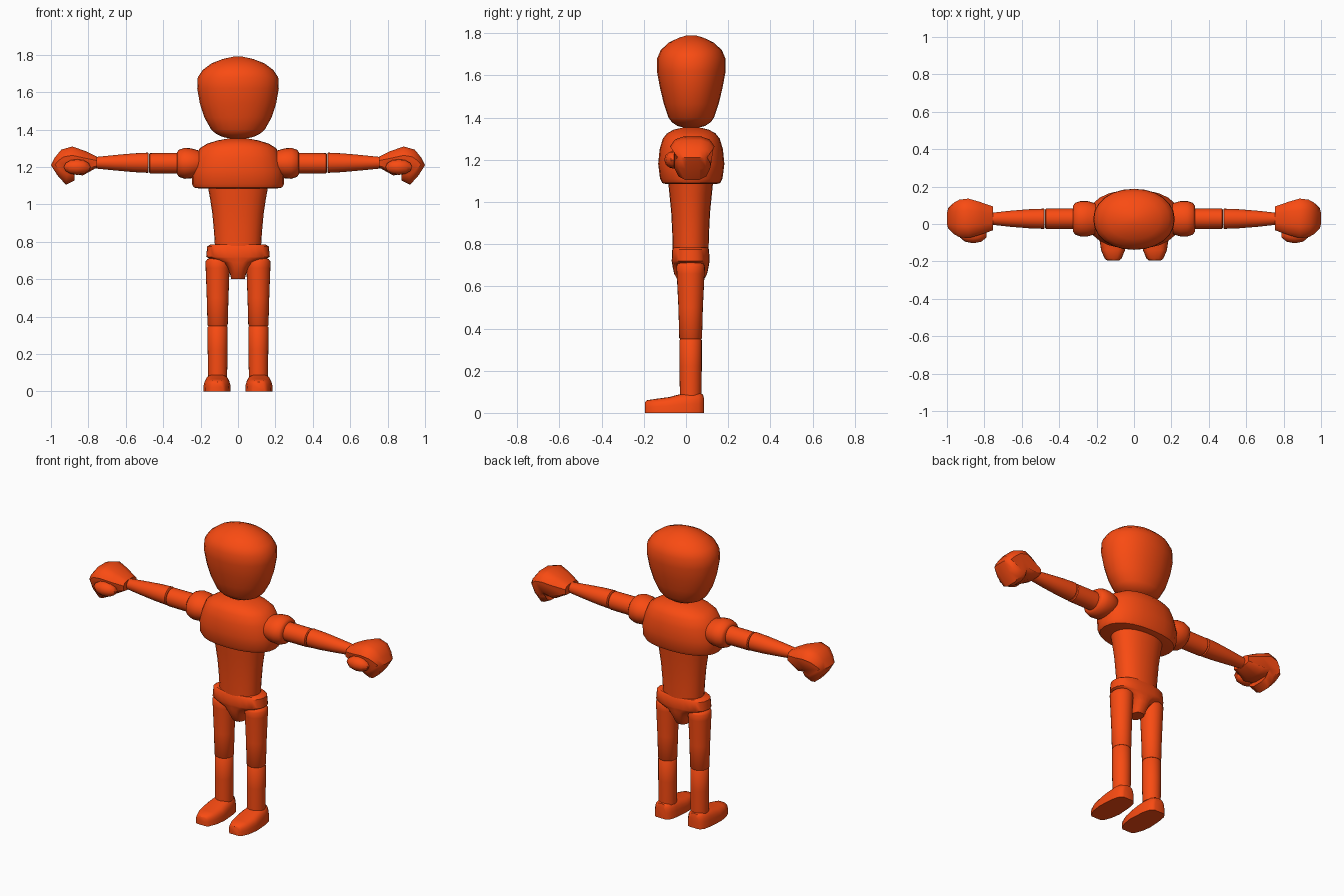
import bpy, bmesh
from math import sin, cos, pi, radians

mat = bpy.data.materials.new("orange_red")
mat.diffuse_color = (0.95, 0.07, 0.006, 1)
CY = 0.025   # depth of the body's centre line


def finish(name, bm, mirror=False, angle=42):
    bmesh.ops.recalc_face_normals(bm, faces=bm.faces)
    me = bpy.data.meshes.new(name)
    bm.to_mesh(me)
    bm.free()
    me.materials.append(mat)
    ob = bpy.data.objects.new(name, me)
    bpy.context.collection.objects.link(ob)
    bpy.ops.object.select_all(action='DESELECT')
    bpy.context.view_layer.objects.active = ob
    ob.select_set(True)
    bpy.ops.object.shade_smooth_by_angle(angle=radians(angle))
    if mirror:
        ob.modifiers.new("mirror", 'MIRROR')
    return ob


def skin(bm, rings):
    """Bridge equal-length rings of points and cap both ends."""
    vs = [[bm.verts.new(p) for p in r] for r in rings]
    n = len(vs[0])
    for a, b in zip(vs, vs[1:]):
        for i in range(n):
            j = (i + 1) % n
            bm.faces.new((a[i], a[j], b[j], b[i]))
    bm.faces.new(vs[0][::-1])
    bm.faces.new(vs[-1])


def sgn_pow(v, e):
    return (abs(v) ** e) * (1 if v >= 0 else -1)


def oval(a, b, power=2, n=24):
    return [(a * sgn_pow(cos(2 * pi * i / n), 2 / power),
             b * sgn_pow(sin(2 * pi * i / n), 2 / power)) for i in range(n)]


def upright(name, rings, cx=0, power=2, mirror=False, cy=CY):
    """Stack of ovals (z, half width, half depth)."""
    bm = bmesh.new()
    skin(bm, [[(cx + u, cy + v, z) for u, v in oval(a, b, power)] for z, a, b in rings])
    return finish(name, bm, mirror)


def sideways(name, rings, cz=1.22, cy=0.028):
    """Ovals along x (x, half depth, half height), mirrored to the other arm."""
    bm = bmesh.new()
    skin(bm, [[(x, cy + u, cz + v) for u, v in oval(a, b)] for x, a, b in rings])
    return finish(name, bm, True)


# Head
upright("head", [(1.353, .04, .035), (1.36, .08, .065), (1.378, .118, .092), (1.40, .143, .108),
                 (1.465, .18, .13), (1.54, .204, .148), (1.62, .218, .163), (1.68, .215, .162),
                 (1.72, .188, .145), (1.755, .14, .107), (1.778, .08, .06), (1.79, .025, .02)],
        power=2.1)

# Trunk
upright("chest", [(1.085, .205, .12), (1.09, .235, .138), (1.11, .247, .148), (1.18, .247, .157),
                  (1.25, .228, .15), (1.30, .205, .135), (1.325, .165, .115),
                  (1.342, .11, .085), (1.353, .05, .04)], power=2.3)
upright("waist", [(.77, .123, .085), (.85, .128, .087), (.95, .137, .092),
                  (1.03, .149, .1), (1.10, .162, .107)], power=2.2, cy=.022)
upright("pelvis", [(.785, .15, .08), (.775, .165, .087), (.72, .17, .09), (.71, .15, .088),
                   (.69, .085, .085), (.66, .055, .078), (.625, .042, .06), (.602, .036, .045)],
        power=2.5, cy=.022)

# Legs
upright("thigh", [(.35, .05, .05), (.355, .054, .054), (.5, .058, .058), (.66, .064, .066),
                  (.695, .065, .068), (.708, .055, .06), (.714, .04, .045)],
        cx=.109, mirror=True, cy=.022)
upright("shin", [(.08, .051, .051), (.22, .053, .053), (.345, .053, .053), (.35, .049, .049)],
        cx=.109, mirror=True, cy=.022)

# Feet: flat-soled arches from toe to heel
bm = bmesh.new()
stations = [(-.195, .032, .05), (-.185, .045, .06), (-.14, .064, .067), (-.08, .073, .075),
            (-.03, .07, .088), (.02, .066, .095), (.06, .057, .095), (.08, .042, .088), (.085, .03, .07)]
skin(bm, [[(.112 + w * sgn_pow(cos(pi * i / 12), .6), y, h * sgn_pow(abs(sin(pi * i / 12)), .6)
            if 0 < i < 12 else 0) for i in range(13)] for y, w, h in stations])
finish("foot", bm, True)

# Arms
sideways("shoulder", [(.19, .07, .06), (.215, .085, .07), (.25, .095, .08), (.285, .095, .083),
                      (.315, .085, .073), (.325, .07, .06)])
sideways("upper_arm", [(.31, .055, .055), (.47, .054, .054), (.475, .049, .049)])
sideways("forearm", [(.478, .049, .049), (.482, .054, .054), (.56, .051, .05), (.66, .043, .041),
                     (.77, .031, .03)], cz=1.223)

# Fist: curled side profile spread in depth
profile = [(.755, 1.255, .064), (.815, 1.285, .09), (.885, 1.31, .106), (.945, 1.293, .1),
           (.98, 1.25, .085), (1.0, 1.21, .07), (.965, 1.155, .085), (.92, 1.105, .085),
           (.873, 1.128, .085), (.89, 1.165, .09), (.83, 1.155, .09), (.755, 1.197, .064)]
bm = bmesh.new()
layers = [(-1, .5), (-.78, .85), (-.4, 1), (.4, 1), (.78, .85), (1, .5)]
skin(bm, [[(x if x < .76 else .89 + (x - .89) * (1 - (1 - s) * .4), .03 + t * w,
            1.215 + (z - 1.215) * s) for x, z, w in profile] for t, s in layers])
finish("fist", bm, True)

# Thumb
bm = bmesh.new()
bmesh.ops.create_uvsphere(bm, u_segments=10, v_segments=6, radius=1)
bmesh.ops.scale(bm, vec=(.075, .045, .042), verts=bm.verts)
bmesh.ops.translate(bm, vec=(.86, -.058, 1.2), verts=bm.verts)
finish("thumb", bm, True)
